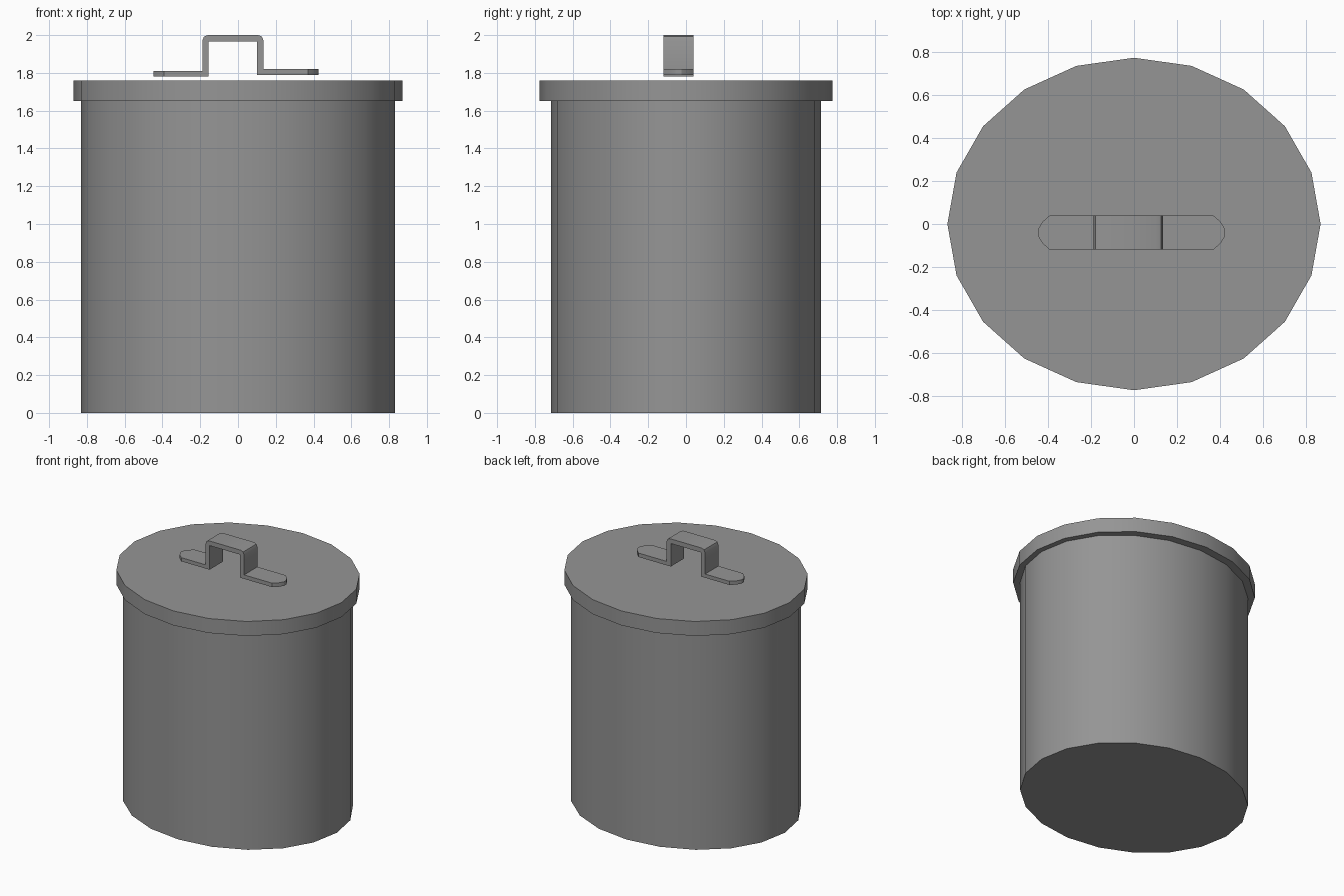
import bpy, bmesh, math

if "Cube" in bpy.data.objects:
    bpy.data.objects.remove(bpy.data.objects["Cube"])

grey = bpy.data.materials.new("mid_grey")
grey.diffuse_color = (0.3, 0.3, 0.3, 1)
grey.use_nodes = True
grey.node_tree.nodes["Principled BSDF"].inputs["Base Color"].default_value = grey.diffuse_color


def loft(name, rings):
    """Skin a list of equal-length point rings and cap both ends."""
    bm = bmesh.new()
    rows = [[bm.verts.new(p) for p in ring] for ring in rings]
    n = len(rows[0])
    for a, b in zip(rows, rows[1:]):
        for i in range(n):
            j = (i + 1) % n
            bm.faces.new((a[i], a[j], b[j], b[i]))
    bm.faces.new(rows[0][::-1])
    bm.faces.new(rows[-1])
    bmesh.ops.recalc_face_normals(bm, faces=bm.faces[:])
    mesh = bpy.data.meshes.new(name)
    bm.to_mesh(mesh)
    bm.free()
    mesh.materials.append(grey)
    ob = bpy.data.objects.new(name, mesh)
    bpy.context.collection.objects.link(ob)
    bpy.ops.object.select_all(action='DESELECT')
    ob.select_set(True)
    bpy.context.view_layer.objects.active = ob
    bpy.ops.object.shade_smooth_by_angle(angle=math.radians(30))
    return ob


def oval(rx, ry, z, sides=20):
    return [(rx * math.cos(math.tau * i / sides),
             ry * math.sin(math.tau * i / sides), z) for i in range(sides)]


# Oval container and overhanging lid
loft("body", [oval(0.83, 0.715, 0), oval(0.83, 0.715, 1.65)])
loft("lid", [oval(0.87, 0.775, 1.65), oval(0.87, 0.775, 1.76)])


# Bent strap handle: hat-shaped profile swept across y, tips rounded by inset
def strap(y, inset):
    left, right = -0.448 + inset, 0.425 - inset
    pts = [(left, 1.782), (-0.155, 1.782), (-0.155, 1.965), (0.10, 1.965),
           (0.10, 1.79), (right, 1.79), (right, 1.82), (0.135, 1.82),
           (0.135, 1.972), (0.127, 1.992), (0.107, 2.0),
           (-0.16, 2.0), (-0.18, 1.992), (-0.188, 1.972),
           (-0.188, 1.81), (left, 1.81)]
    return [(x, y, z) for x, z in pts]


loft("handle", [strap(y, i) for y, i in
                ((-0.12, 0.055), (-0.09, 0.021), (-0.055, 0),
                 (-0.025, 0), (0.01, 0.021), (0.04, 0.055))])
